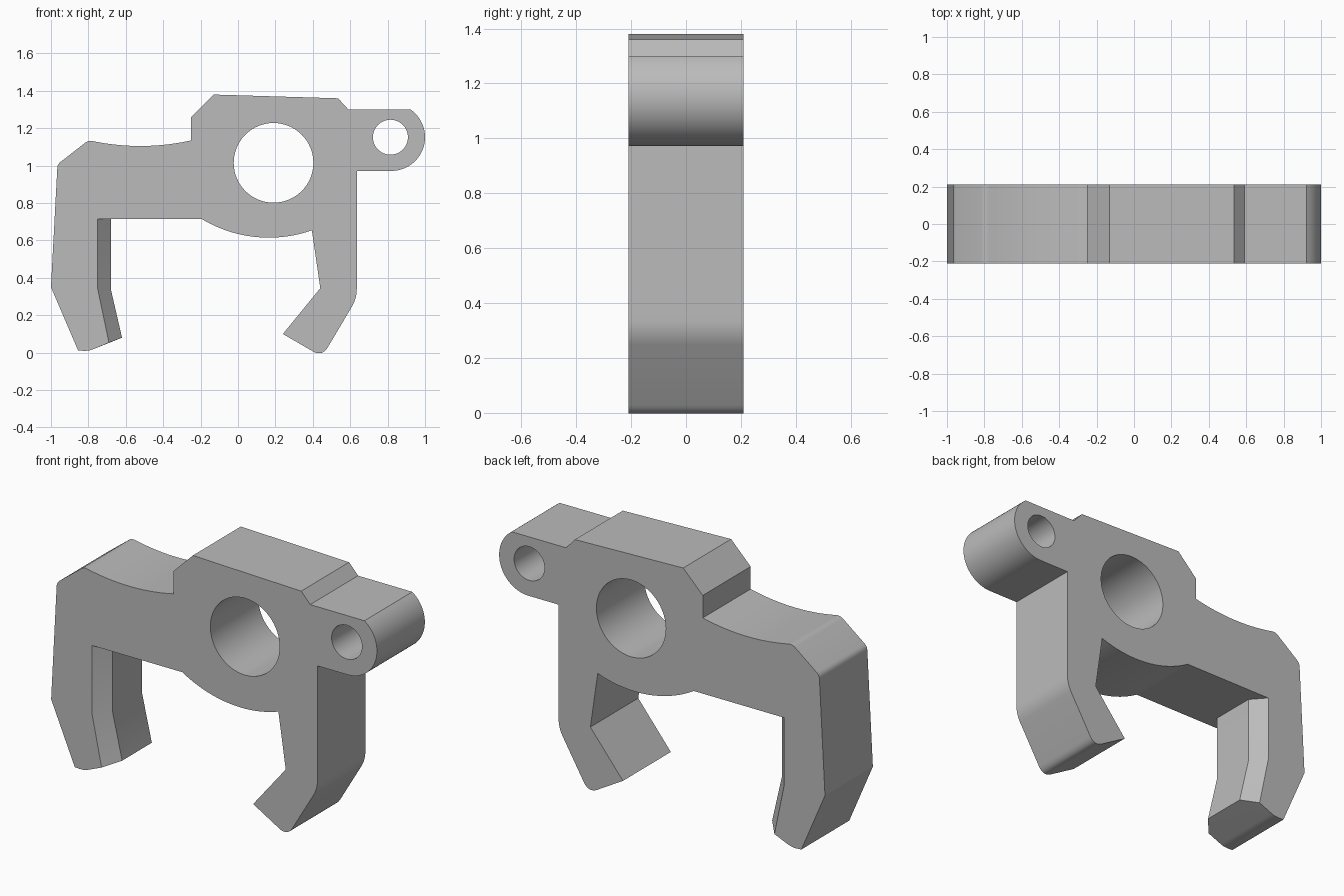
import bpy, bmesh, math
from mathutils import Vector

cube = bpy.data.objects.get("Cube")
if cube:
    bpy.data.objects.remove(cube, do_unlink=True)

HALF = 0.21       # half thickness of the plate
CHAMFER_Y = 0.08  # chamfer of the left-hand leg, along y
CHAMFER_X = 0.07  # and along x


def arc(cx, cz, r, start, end, n):
    """Points on a circle, angles in degrees."""
    angles = [math.radians(start + (end - start) * i / n) for i in range(n + 1)]
    return [(cx + r * math.cos(a), cz + r * math.sin(a)) for a in angles]


def arc_through(p, q, s, n=24):
    """Shallow arc from p to s passing through q."""
    (ax, ay), (bx, by), (cx, cy) = p, q, s
    d = 2 * (ax * (by - cy) + bx * (cy - ay) + cx * (ay - by))
    a2, b2, c2 = ax * ax + ay * ay, bx * bx + by * by, cx * cx + cy * cy
    ux = (a2 * (by - cy) + b2 * (cy - ay) + c2 * (ay - by)) / d
    uy = (a2 * (cx - bx) + b2 * (ax - cx) + c2 * (bx - ax)) / d
    a0 = math.degrees(math.atan2(ay - uy, ax - ux))
    a1 = math.degrees(math.atan2(cy - uy, cx - ux))
    sweep = (a1 - a0 + 180) % 360 - 180
    return arc(ux, uy, math.hypot(ax - ux, ay - uy), a0, a0 + sweep, n)


def fillet(prev, corner, nxt, cut, n=8):
    """Round a corner, starting the curve at distance cut from it."""
    p, c, q = Vector(prev), Vector(corner), Vector(nxt)
    a, b = c + (p - c).normalized() * cut, c + (q - c).normalized() * cut
    return [tuple(a.lerp(c, t).lerp(c.lerp(b, t), t)) for t in (i / n for i in range(n + 1))]


def outline(inset):
    """Bracket outline; inset moves the inner face of the hooked leg."""
    pts = [(-0.855, 0.012)]
    pts += fillet((-0.855, 0.012), (-0.80, 0.008), (-0.62, 0.08), 0.03)
    pts += [(-0.62 - inset, 0.08 - inset * 0.38),
            (-0.68 - inset, 0.34), (-0.68 - inset, 0.715)]
    # bulge below the large hole
    pts += arc_through((-0.195, 0.715), (0.16, 0.615), (0.395, 0.654))
    # claw leg
    pts += [(0.44, 0.345), (0.24, 0.10)]
    pts += fillet((0.24, 0.10), (0.45, -0.022), (0.63, 0.28), 0.06)
    pts += fillet((0.45, -0.022), (0.635, 0.29), (0.635, 0.97), 0.05)
    # ear
    pts += [(0.635, 0.972)] + arc(0.82, 1.152, 0.18, -90, 55, 28)
    # stepped top
    pts += [(0.59, 1.30), (0.535, 1.36), (-0.13, 1.38), (-0.25, 1.26)]
    # saddle and shoulder
    pts += arc_through((-0.25, 1.135), (-0.52, 1.105), (-0.775, 1.131))
    pts += fillet((-0.775, 1.131), (-0.80, 1.135), (-0.96, 1.015), 0.02, 4)
    pts += fillet((-0.80, 1.13), (-0.965, 1.008), (-1, 0.35), 0.02, 4)
    return pts + [(-1, 0.35)]


def loft(bm, layers):
    """Skin a wall through closed loops, given as (y, points) pairs."""
    rings = [[bm.verts.new((x, y, z)) for x, z in pts] for y, pts in layers]
    for r0, r1 in zip(rings, rings[1:]):
        for i in range(len(r0)):
            j = (i + 1) % len(r0)
            bm.faces.new((r0[i], r0[j], r1[j], r1[i]))


bm = bmesh.new()
inner = HALF - CHAMFER_Y
loft(bm, [(-HALF, outline(CHAMFER_X)), (-inner, outline(0)),
          (inner, outline(0)), (HALF, outline(CHAMFER_X))])

# round holes
for cx, cz, r, n in [(0.19, 1.015, 0.213, 64), (0.815, 1.152, 0.0935, 48)]:
    ring = arc(cx, cz, r, 0, 360, n)[:-1]
    loft(bm, [(-HALF, ring), (HALF, ring)])

# front and back faces
for side in (-1, 1):
    rim = [e for e in bm.edges if e.is_boundary
           and all(v.co.y * side > HALF - 0.001 for v in e.verts)]
    bmesh.ops.triangle_fill(bm, edges=rim, use_beauty=True, normal=(0, side, 0))
bmesh.ops.recalc_face_normals(bm, faces=bm.faces)
mesh = bpy.data.meshes.new("bracket")
bm.to_mesh(mesh)
bm.free()

bracket = bpy.data.objects.new("bracket", mesh)
bpy.context.collection.objects.link(bracket)

# plain grey material
grey = bpy.data.materials.new("plain grey")
grey.use_nodes = True
colour = (0.5, 0.5, 0.5, 1)
grey.diffuse_color = colour
grey.node_tree.nodes["Principled BSDF"].inputs["Base Color"].default_value = colour
mesh.materials.append(grey)

bpy.ops.object.select_all(action='DESELECT')
bracket.select_set(True)
bpy.context.view_layer.objects.active = bracket
bpy.ops.object.shade_smooth_by_angle(angle=math.radians(25))
